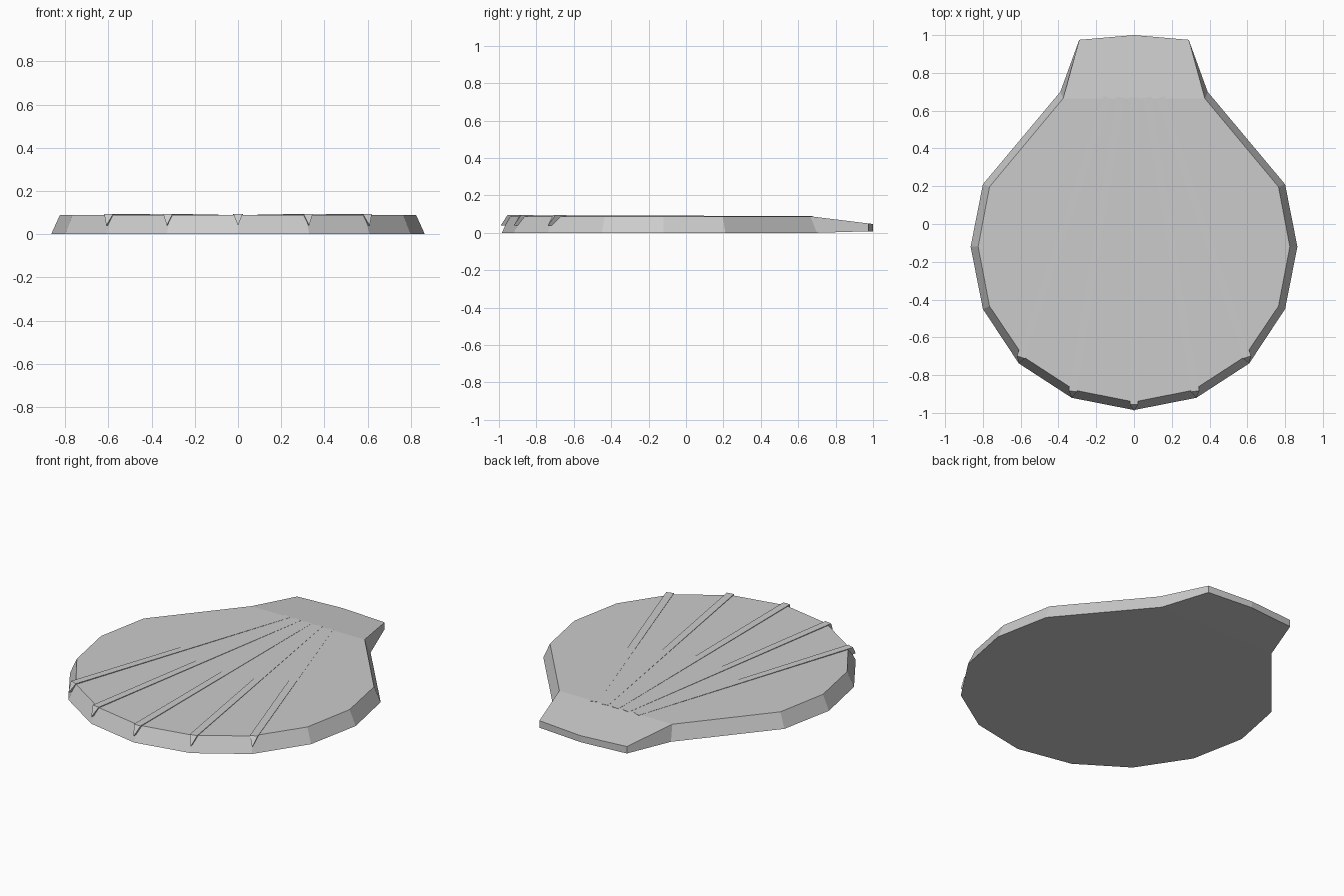
import bpy
from mathutils import Vector

if "Cube" in bpy.data.objects:
    bpy.data.objects.remove(bpy.data.objects["Cube"])


def make(name, verts, faces):
    mesh = bpy.data.meshes.new(name)
    mesh.from_pydata(verts, [], faces)
    mesh.update()
    obj = bpy.data.objects.new(name, mesh)
    bpy.context.collection.objects.link(obj)
    return obj


# Right half of the outline, front to back: bottom xyz, top xyz
half = [
    ((0, -.985, 0), (0, -.942, .088)),
    ((.33, -.92, 0), (.313, -.88, .088)),
    ((.61, -.738, 0), (.583, -.705, .088)),
    ((.80, -.45, 0), (.765, -.435, .088)),
    ((.865, -.12, 0), (.825, -.12, .088)),
    ((.80, .21, 0), (.765, .197, .088)),
    ((.39, .70, 0), (.375, .665, .088)),
    ((.29, .975, .008), (.29, .975, .05)),
    ((0, 1, .008), (0, 1, .047)),
]
mirror = [tuple((-x, y, z) for x, y, z in pair) for pair in half[-2:0:-1]]
ring = half + mirror
n = len(ring)

# Shell body: bevelled rim, flat disc and sloping hinge tab
verts = [b for b, t in ring] + [t for b, t in ring]
faces = [(i, (i + 1) % n, n + (i + 1) % n, n + i) for i in range(n)]
disc = [n + i for i in range(n) if i not in (7, 8, 9)]
faces += [disc, [n + i for i in (6, 7, 8, 9, 10)],
          [i for i in reversed(range(n)) if i not in (7, 8, 9)], (10, 9, 8, 7, 6)]
make("shell_body", verts, faces)

# Radiating ribs: V-shaped bars that overhang the front rim
ribs = [(-.61, -.738, -.14), (-.33, -.92, -.07), (0, -.99, 0),
        (.33, -.92, .07), (.61, -.738, .14)]
for k, (x, y, end_x) in enumerate(ribs, 1):
    tip, end = Vector((x, y, .04)), Vector((end_x, .67, .04))
    along = (end - tip).normalized()
    side = Vector((along.y, -along.x, 0)) * .022
    start = tip + along * .035
    up_front, up_back = Vector((0, 0, .054)), Vector((0, 0, .049))
    rib = [tip, start + side + up_front, start - side + up_front,
           end, end + side + up_back, end - side + up_back]
    make(f"rib_{k}", rib, [(0, 1, 2), (3, 5, 4), (0, 3, 4, 1),
                           (1, 4, 5, 2), (2, 5, 3, 0)])
